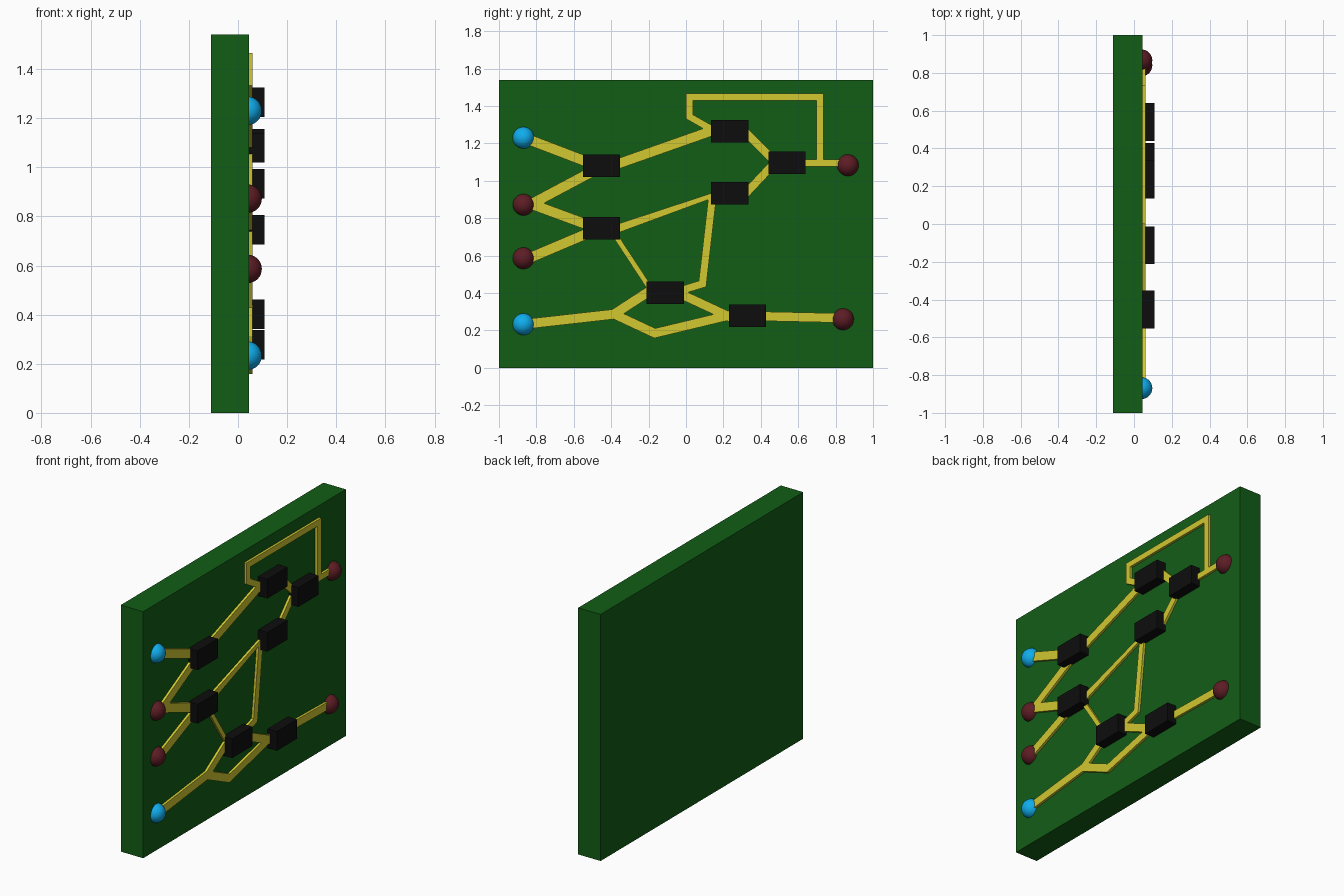
import bpy, bmesh
from mathutils import Vector

if "Cube" in bpy.data.objects:
    bpy.data.objects.remove(bpy.data.objects["Cube"])


def material(name, rgb):
    m = bpy.data.materials.new(name)
    m.diffuse_color = (*rgb, 1)
    m.use_nodes = True
    m.node_tree.nodes["Principled BSDF"].inputs["Base Color"].default_value = m.diffuse_color
    return m


GREEN = material("board green", (0.006, 0.11, 0.008))
BLACK = material("chip black", (0.004, 0.004, 0.004))
YELLOW = material("trace yellow", (0.64, 0.58, 0.03))
BLUE = material("input blue", (0.005, 0.42, 0.85))
RED = material("dark red", (0.11, 0.012, 0.018))


def box(name, x0, x1, y, z, sy, sz, mat):
    bpy.ops.mesh.primitive_cube_add(size=1, location=((x0 + x1) / 2, y, z))
    ob = bpy.context.object
    ob.name = name
    ob.scale = (x1 - x0, sy, sz)
    bpy.ops.object.transform_apply(location=False, rotation=False, scale=True)
    ob.data.materials.append(mat)


def trace(name, pts, w0, w1=None):
    """Mitred flat ribbon in the YZ plane, with thickness along x."""
    w1 = w0 if w1 is None else w1
    pts = [Vector(p) for p in pts]
    normals = []
    for a, b in zip(pts, pts[1:]):
        d = (b - a).normalized()
        normals.append(Vector((-d.y, d.x)))
    bm = bmesh.new()
    rings = []
    for i, p in enumerate(pts):
        na, nb = normals[max(i - 1, 0)], normals[min(i, len(normals) - 1)]
        m = (na + nb).normalized()
        w = w0 + (w1 - w0) * i / (len(pts) - 1)
        off = m * (w / 2 / m.dot(na))
        l, r = p + off, p - off
        rings.append([bm.verts.new((x, q.x, q.y)) for x, q in
                      ((0.03, l), (0.06, l), (0.06, r), (0.03, r))])
    for a, b in zip(rings, rings[1:]):
        for k in range(4):
            j = (k + 1) % 4
            bm.faces.new((a[k], a[j], b[j], b[k]))
    bm.faces.new(rings[0])
    bm.faces.new(rings[-1][::-1])
    bmesh.ops.recalc_face_normals(bm, faces=bm.faces)
    me = bpy.data.meshes.new(name)
    bm.to_mesh(me)
    bm.free()
    me.materials.append(YELLOW)
    bpy.context.collection.objects.link(bpy.data.objects.new(name, me))


# Board
box("board", -0.11, 0.045, 0, 0.77, 2, 1.54, GREEN)

# Logic chips
for i, (y, z) in enumerate([(-0.452, 1.08), (-0.452, 0.746), (0.235, 1.265),
                            (0.235, 0.933), (0.54, 1.096), (-0.112, 0.401),
                            (0.329, 0.278)]):
    box(f"chip_{i + 1}", 0.02, 0.108, y, z, 0.2, 0.12, BLACK)

# Terminal domes, half sunk in the board
for i, (y, z, mat) in enumerate([(-0.869, 1.23, BLUE), (-0.869, 0.872, RED),
                                 (-0.869, 0.586, RED), (-0.869, 0.233, BLUE),
                                 (0.866, 1.083, RED), (0.84, 0.26, RED)]):
    bpy.ops.mesh.primitive_uv_sphere_add(segments=32, ring_count=16, radius=0.058,
                                         location=(0.039, y, z))
    ob = bpy.context.object
    ob.name = f"terminal_{i + 1}"
    ob.data.materials.append(mat)
    bpy.ops.object.shade_smooth()

# Conductive traces
trace("trace_in_1", [(-0.866, 1.23), (-0.5, 1.09)], 0.056)
trace("trace_in_2_upper", [(-0.866, 0.855), (-0.5, 1.05)], 0.056)
trace("trace_in_2_lower", [(-0.866, 0.89), (-0.5, 0.755)], 0.056)
trace("trace_in_3", [(-0.866, 0.575), (-0.5, 0.73)], 0.056)
trace("trace_upper_link", [(-0.38, 1.085), (0.16, 1.275)], 0.054)
trace("trace_middle_link", [(-0.38, 0.74), (0.16, 0.928)], 0.046, 0.026)
trace("trace_diagonal", [(-0.39, 0.725), (-0.18, 0.405)], 0.028)
trace("trace_in_4", [(-0.866, 0.233), (-0.385, 0.287), (-0.18, 0.42)], 0.053)
trace("trace_low_branch", [(-0.385, 0.287), (-0.167, 0.185), (0.25, 0.285)], 0.05)
trace("trace_low_link", [(-0.04, 0.4), (0.25, 0.265)], 0.05)
trace("trace_riser", [(-0.04, 0.41), (0.088, 0.449), (0.142, 0.92)], 0.042)
trace("trace_out_low", [(0.4, 0.276), (0.84, 0.266)], 0.05)
trace("trace_top_to_gate", [(0.31, 1.267), (0.46, 1.118)], 0.045)
trace("trace_mid_to_gate", [(0.31, 0.922), (0.46, 1.082)], 0.045)
trace("trace_out_high", [(0.6, 1.096), (0.866, 1.096)], 0.038)
trace("trace_feedback", [(0.717, 1.09), (0.717, 1.447), (0.018, 1.447),
                         (0.018, 1.343), (0.16, 1.262)], 0.038)
